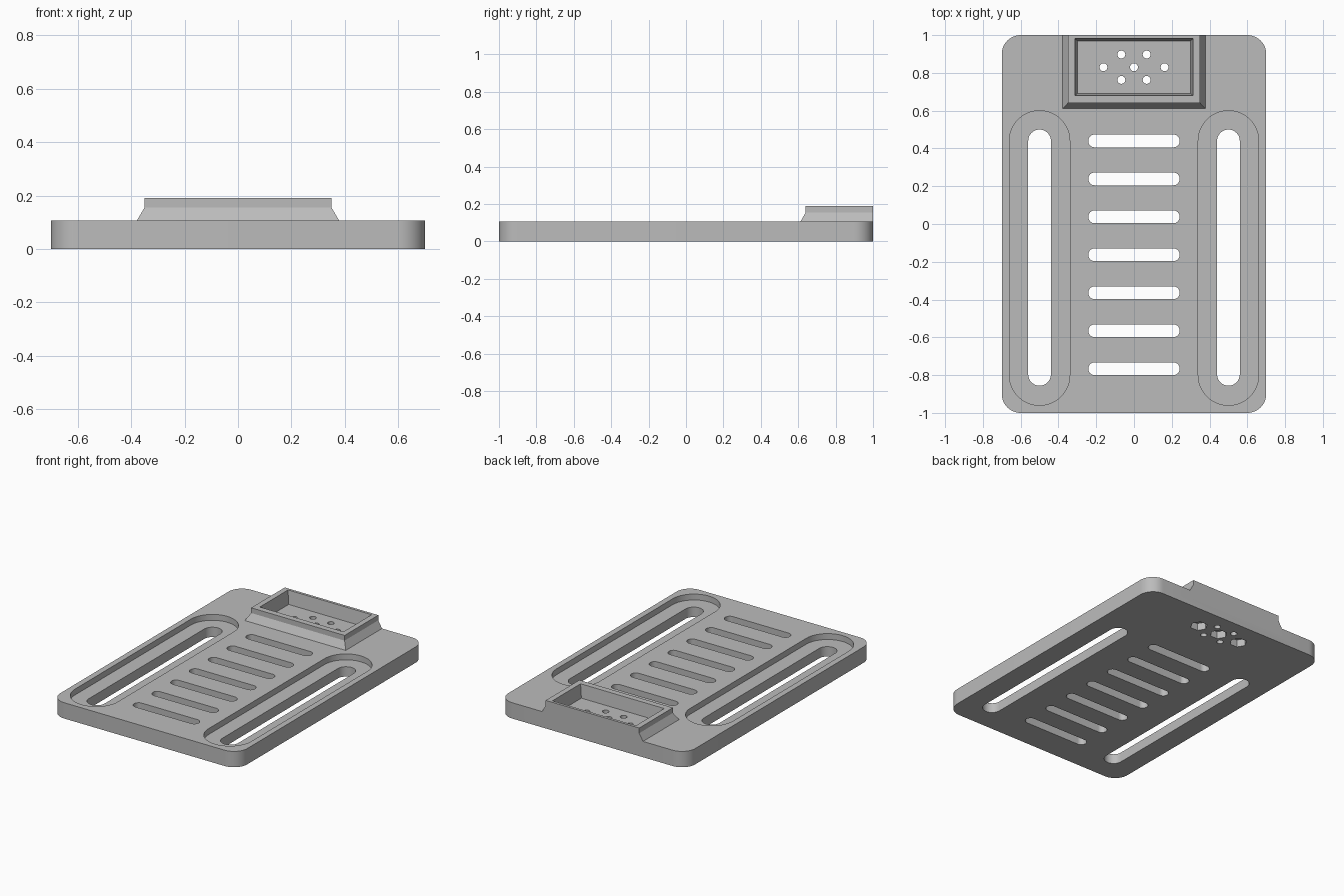
import bpy, bmesh, math

cube = bpy.data.objects.get("Cube")
if cube:
    bpy.data.objects.remove(cube, do_unlink=True)

TOP = 0.107     # plate thickness
RIM = 0.19      # tray rim height
FLOOR = 0.10    # tray floor height

grey = bpy.data.materials.new("plain grey")
grey.use_nodes = True
colour = (0.5, 0.5, 0.5, 1)
grey.diffuse_color = colour
grey.node_tree.nodes["Principled BSDF"].inputs["Base Color"].default_value = colour


def loft(name, rings):
    """Closed solid through stacked rings of points."""
    bm = bmesh.new()
    loops = [[bm.verts.new(p) for p in ring] for ring in rings]
    n = len(loops[0])
    for low, high in zip(loops, loops[1:]):
        for i in range(n):
            j = (i + 1) % n
            bm.faces.new((low[i], low[j], high[j], high[i]))
    bm.faces.new(loops[0][::-1])
    bm.faces.new(loops[-1])
    bmesh.ops.recalc_face_normals(bm, faces=bm.faces)
    mesh = bpy.data.meshes.new(name)
    bm.to_mesh(mesh)
    bm.free()
    mesh.materials.append(grey)
    obj = bpy.data.objects.new(name, mesh)
    bpy.context.collection.objects.link(obj)
    return obj


def rounded(x, y, hx, hy, r, z, steps=12):
    """Rounded rectangle ring centred on x, y."""
    pts = []
    for q, (sx, sy) in enumerate(((1, 1), (-1, 1), (-1, -1), (1, -1))):
        for i in range(steps + 1):
            a = math.pi / 2 * (q + i / steps)
            p = (x + sx * (hx - r) + r * math.cos(a),
                 y + sy * (hy - r) + r * math.sin(a), z)
            if not pts or math.dist(p, pts[-1]) > 1e-5:
                pts.append(p)
    if math.dist(pts[0], pts[-1]) < 1e-5:
        pts.pop()
    return pts


def rounded_block(name, x, y, hx, hy, r, z0, z1):
    return loft(name, [rounded(x, y, hx, hy, r, z) for z in (z0, z1)])


def rect(hx, y0, y1, z):
    return [(-hx, y0, z), (hx, y0, z), (hx, y1, z), (-hx, y1, z)]


def disc(x, y, r, z, sides):
    return [(x + r * math.cos(math.tau * i / sides),
             y + r * math.sin(math.tau * i / sides), z) for i in range(sides)]


def combine(target, tool, operation="DIFFERENCE"):
    mod = target.modifiers.new("boolean", "BOOLEAN")
    mod.operation = operation
    mod.solver = "EXACT"
    mod.object = tool
    bpy.context.view_layer.objects.active = target
    bpy.ops.object.modifier_apply(modifier=mod.name)
    bpy.data.objects.remove(tool, do_unlink=True)


# Base plate with rounded corners
plate = rounded_block("base_plate", 0, 0, 0.7, 1.0, 0.1, 0, TOP)

# Raised tray with a flared foot, flush with the back edge
tray = loft("tray", [rect(0.378, 0.612, 1, 0.05), rect(0.378, 0.612, 1, TOP),
                     rect(0.35, 0.64, 1, 0.155), rect(0.35, 0.64, 1, RIM)])
combine(plate, tray, "UNION")
combine(plate, loft("tray_opening", [rect(0.30, 0.69, 0.97, FLOOR),
                                     rect(0.313, 0.68, 0.982, RIM + 0.001)]))

# Long side channels: shallow recess, then a through slot
for side in (-1, 1):
    combine(plate, rounded_block("recess", side * 0.5, -0.18, 0.16, 0.78, 0.16,
                                 TOP - 0.04, 0.3))
    combine(plate, rounded_block("long_slot", side * 0.5, -0.178, 0.06, 0.678, 0.06,
                                 -0.1, 0.3))

# Seven cross slots
for i in range(7):
    combine(plate, rounded_block("cross_slot", 0, 0.44 - i * 0.201, 0.242, 0.034, 0.034,
                                 -0.1, 0.3))

# Tray drain holes; the middle row has hexagonal pockets underneath
middle = [(-0.162, 0.83), (0, 0.83), (0.162, 0.83)]
outer = [(sx * 0.067, 0.83 + sy * 0.067) for sx in (-1, 1) for sy in (-1, 1)]
for x, y in middle + outer:
    combine(plate, loft("drain", [disc(x, y, 0.021, z, 24) for z in (-0.1, 0.3)]))
for x, y in middle:
    combine(plate, loft("hex_pocket", [disc(x, y, 0.055, z, 6) for z in (-0.1, 0.05)]))

# Smooth the curved walls, keep the edges sharp
bpy.ops.object.select_all(action="DESELECT")
plate.select_set(True)
bpy.context.view_layer.objects.active = plate
bpy.ops.object.shade_smooth_by_angle(angle=math.radians(30))
